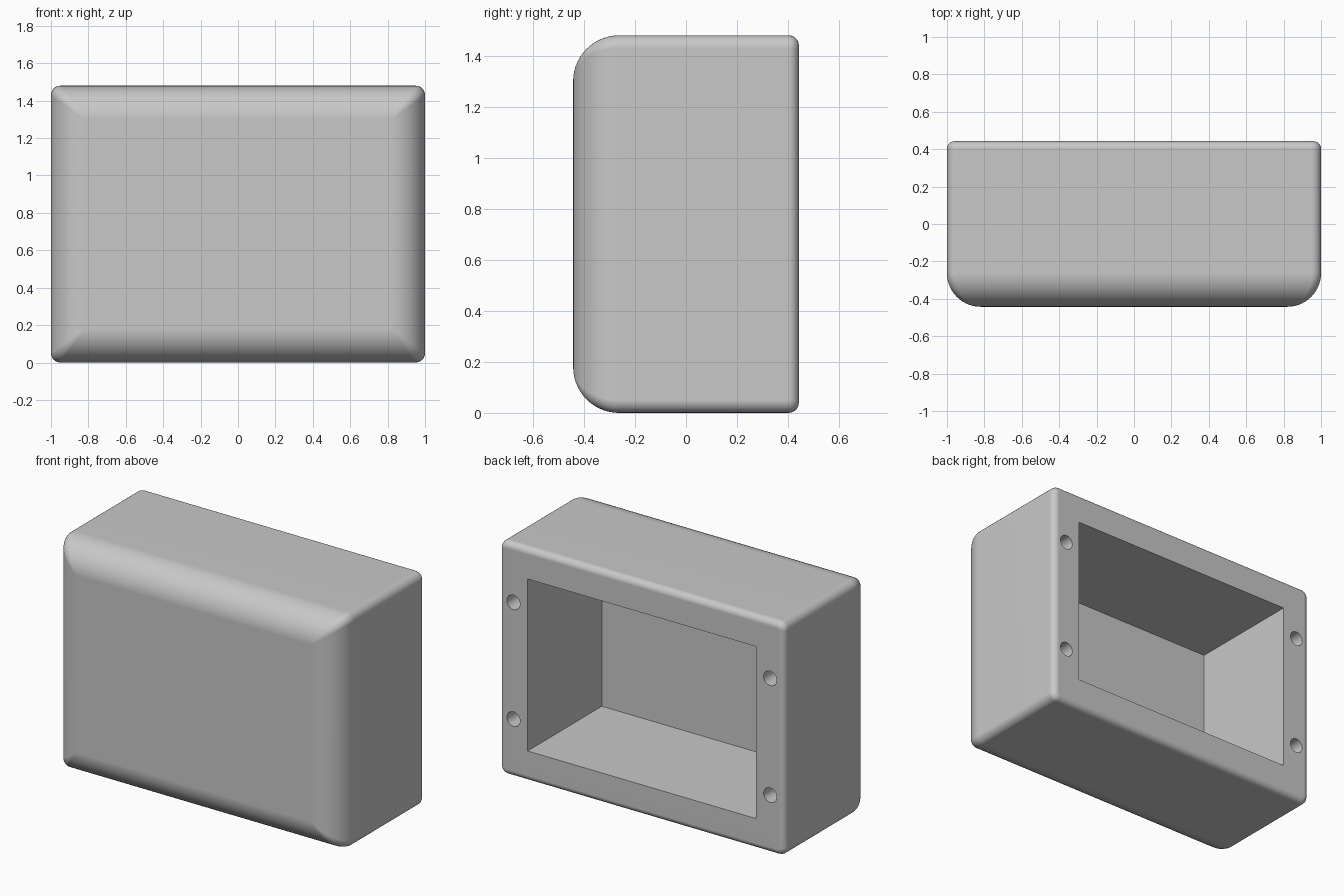
import bpy
import bmesh
from math import sin, cos, pi

cube = bpy.data.objects.get("Cube")
if cube:
    bpy.data.objects.remove(cube, do_unlink=True)

HALF_W, HALF_D, HEIGHT = 1.0, 0.4425, 1.48
MID_Z = HEIGHT / 2
FRONT_R, BACK_R, CORNER_R = 0.18, 0.04, 0.05
FRONT_STEPS, BACK_STEPS, CORNER_STEPS = 14, 6, 6

grey = bpy.data.materials.new("plain grey")
grey.use_nodes = True
colour = (0.58, 0.58, 0.58, 1)
grey.diffuse_color = colour
grey.node_tree.nodes["Principled BSDF"].inputs["Base Color"].default_value = colour


def ring(bm, y, inset, radius):
    """Rounded rectangle in the xz plane."""
    verts = []
    for q, (sx, sz) in enumerate([(1, 1), (-1, 1), (-1, -1), (1, -1)]):
        cx = sx * (HALF_W - inset - radius)
        cz = MID_Z + sz * (MID_Z - inset - radius)
        for i in range(CORNER_STEPS + 1):
            a = (q + i / CORNER_STEPS) * pi / 2
            verts.append(bm.verts.new((cx + radius * cos(a), y, cz + radius * sin(a))))
    return verts


def finish(bm, name):
    bmesh.ops.recalc_face_normals(bm, faces=bm.faces)
    mesh = bpy.data.meshes.new(name)
    bm.to_mesh(mesh)
    bm.free()
    mesh.materials.append(grey)
    obj = bpy.data.objects.new(name, mesh)
    bpy.context.collection.objects.link(obj)
    return obj


# Casing: rounded rectangle lofted from the wide front fillet to the small back one
bm = bmesh.new()
rings = []
for i in range(FRONT_STEPS + 1):
    a = i / FRONT_STEPS * pi / 2
    inset = FRONT_R * (1 - sin(a))
    radius = max(CORNER_R * (1 - inset / FRONT_R), 0.002)
    rings.append(ring(bm, -HALF_D + FRONT_R * (1 - cos(a)), inset, radius))
for i in range(BACK_STEPS + 1):
    a = i / BACK_STEPS * pi / 2
    inset = BACK_R * (1 - cos(a))
    rings.append(ring(bm, HALF_D - BACK_R * (1 - sin(a)), inset, CORNER_R - inset))
for r0, r1 in zip(rings, rings[1:]):
    for k in range(len(r0)):
        n = (k + 1) % len(r0)
        bm.faces.new((r0[k], r0[n], r1[n], r1[k]))
bm.faces.new(rings[0])
bm.faces.new(rings[-1])
casing = finish(bm, "casing")

# Pocket cutter, open at the back
cutters = []
POCKET_FLOOR, CUT_END = -0.30, 0.6
bm = bmesh.new()
bmesh.ops.create_cube(bm, size=1)
bmesh.ops.scale(bm, vec=(1.6, CUT_END - POCKET_FLOOR, 1.09), verts=bm.verts)
bmesh.ops.translate(bm, vec=(0, (CUT_END + POCKET_FLOOR) / 2, MID_Z), verts=bm.verts)
cutters.append(finish(bm, "pocket_cutter"))

# Screw hole cutters, two on each side of the pocket
HOLE_R, HOLE_FLOOR = 0.046, 0.14
for sx in (-1, 1):
    for sz in (-1, 1):
        bm = bmesh.new()
        lower, upper = [], []
        for k in range(32):
            a = k / 32 * 2 * pi
            x = sx * 0.9 + HOLE_R * cos(a)
            z = MID_Z + sz * 0.37 + HOLE_R * sin(a)
            lower.append(bm.verts.new((x, HOLE_FLOOR, z)))
            upper.append(bm.verts.new((x, CUT_END, z)))
        for k in range(32):
            n = (k + 1) % 32
            bm.faces.new((lower[k], lower[n], upper[n], upper[k]))
        bm.faces.new(lower)
        bm.faces.new(upper)
        cutters.append(finish(bm, "screw_hole_cutter"))

# Cut the pocket and the holes
bpy.ops.object.select_all(action="DESELECT")
bpy.context.view_layer.objects.active = casing
casing.select_set(True)
for cutter in cutters:
    cutter.hide_render = True
    mod = casing.modifiers.new("cut", "BOOLEAN")
    mod.operation = "DIFFERENCE"
    mod.solver = "EXACT"
    mod.object = cutter
    bpy.ops.object.modifier_apply(modifier=mod.name)
    bpy.data.objects.remove(cutter, do_unlink=True)

# Smooth fillets, flat large faces
bpy.ops.object.shade_smooth_by_angle(angle=pi / 6)
weighted = casing.modifiers.new("weighted normals", "WEIGHTED_NORMAL")
weighted.keep_sharp = True
